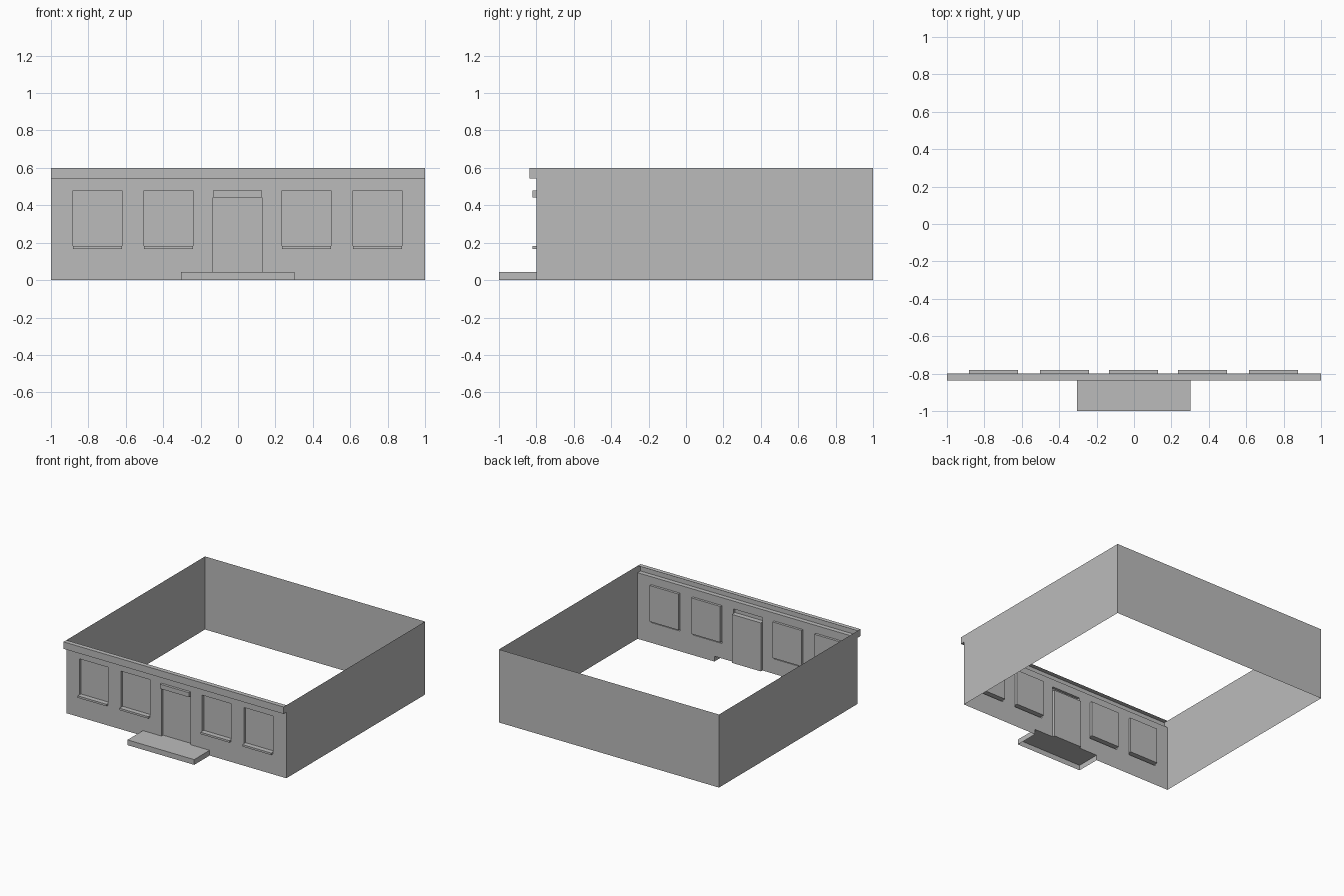
import bpy
import bmesh
from mathutils import Vector

cube = bpy.data.objects.get("Cube")
if cube:
    bpy.data.objects.remove(cube, do_unlink=True)

grey = bpy.data.materials.new("plain_grey")
grey.use_nodes = True
GREY = (0.5, 0.5, 0.5, 1)
grey.diffuse_color = GREY
grey.node_tree.nodes["Principled BSDF"].inputs["Base Color"].default_value = GREY

FRONT = -0.8          # plane of the front wall
BACK = 1.0
HEIGHT = 0.6
CORNICE_Z = 0.543
OPENING_TOP = 0.478
LINTEL_Z = 0.441
WINDOW_Z = 0.182
SILL_Z = 0.166
STEP_Z = 0.043
HALF = 0.131          # half width of windows and door
RECESS, LEDGE = 0.02, -0.021
DOOR_X = -0.003
WINDOWS = {"right_outer": -0.751, "right_inner": -0.372,
           "left_inner": 0.366, "left_outer": 0.746}


def finish(name, bm):
    mesh = bpy.data.meshes.new(name)
    bm.to_mesh(mesh)
    bm.free()
    mesh.materials.append(grey)
    obj = bpy.data.objects.new(name, mesh)
    bpy.context.collection.objects.link(obj)
    return obj


def shell(name, x0, x1, z0, z1, depth, open_bottom=False):
    """Hollow box pushed out of (depth < 0) or into (depth > 0) the front wall."""
    bm = bmesh.new()
    bmesh.ops.create_cube(bm, size=1)
    bmesh.ops.scale(bm, vec=(x1 - x0, abs(depth), z1 - z0), verts=bm.verts)
    centre = Vector(((x0 + x1) / 2, FRONT + depth / 2, (z0 + z1) / 2))
    bmesh.ops.translate(bm, vec=centre, verts=bm.verts)
    bm.normal_update()
    gone = [f for f in bm.faces
            if abs(f.calc_center_median().y - FRONT) < 1e-4
            or (open_bottom and f.normal.z < -0.5)]
    bmesh.ops.delete(bm, geom=gone, context="FACES")
    if depth > 0:
        bmesh.ops.reverse_faces(bm, faces=bm.faces)
    return finish(name, bm)


# Openings in the front wall, filled by hollow boxes
openings = []


def feature(name, x0, x1, z0, z1, depth, open_bottom=False):
    openings.append((x0, x1, z0, z1))
    shell(name, x0, x1, z0, z1, depth, open_bottom)


feature("cornice", -1, 1, CORNICE_Z, HEIGHT, -0.037)
feature("front_step", -0.304, 0.302, 0, STEP_Z, -0.2, open_bottom=True)
feature("door", DOOR_X - HALF, DOOR_X + HALF, STEP_Z, LINTEL_Z, RECESS)
feature("door_lintel", DOOR_X - HALF, DOOR_X + HALF, LINTEL_Z, OPENING_TOP, LEDGE)
for side, x in WINDOWS.items():
    feature(side + "_window", x - HALF, x + HALF, WINDOW_Z, OPENING_TOP, RECESS)
    feature(side + "_sill", x - HALF, x + HALF, SILL_Z, WINDOW_Z, LEDGE)

# Front wall: a grid of panels that leaves the openings free
xs = sorted({-1, 1} | {v for o in openings for v in o[:2]})
zs = sorted({0, HEIGHT} | {v for o in openings for v in o[2:]})
bm = bmesh.new()
for x0, x1 in zip(xs, xs[1:]):
    for z0, z1 in zip(zs, zs[1:]):
        cx, cz = (x0 + x1) / 2, (z0 + z1) / 2
        if any(a < cx < b and c < cz < d for a, b, c, d in openings):
            continue
        bm.faces.new([bm.verts.new((x, FRONT, z))
                      for x, z in ((x0, z0), (x1, z0), (x1, z1), (x0, z1))])
bmesh.ops.remove_doubles(bm, verts=bm.verts, dist=1e-5)
bmesh.ops.dissolve_limit(bm, angle_limit=0.01, verts=bm.verts, edges=bm.edges)
finish("front_wall", bm)

# Thin side and back walls
corners = [(1, FRONT), (1, BACK), (-1, BACK), (-1, FRONT)]
names = ["left_wall", "back_wall", "right_wall"]
for name, (ax, ay), (bx, by) in zip(names, corners, corners[1:]):
    bm = bmesh.new()
    bm.faces.new([bm.verts.new(p) for p in (
        (ax, ay, 0), (bx, by, 0), (bx, by, HEIGHT), (ax, ay, HEIGHT))])
    finish(name, bm)
